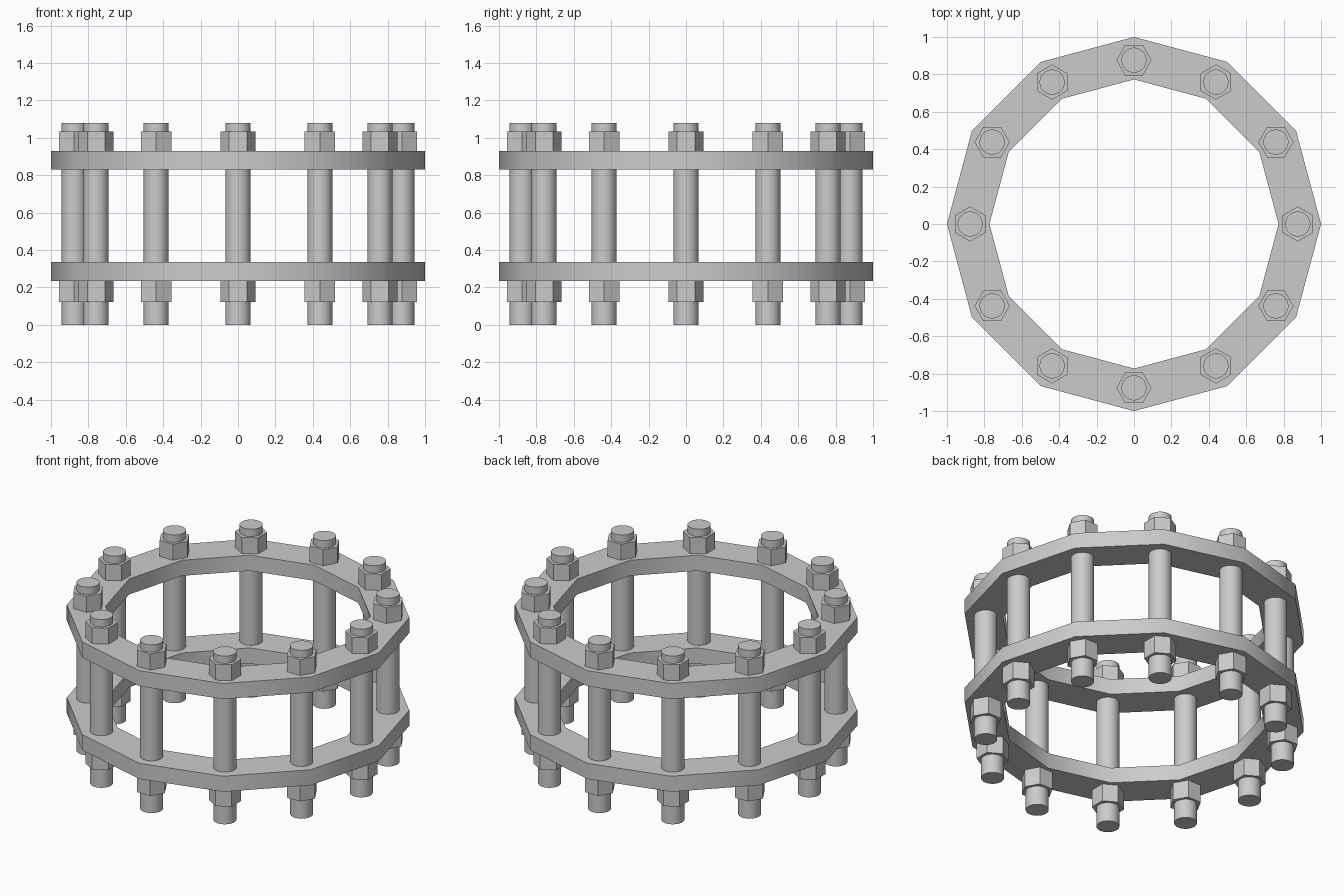
import bpy, bmesh, math
from mathutils import Matrix

if "Cube" in bpy.data.objects:
    bpy.data.objects.remove(bpy.data.objects["Cube"])

COUNT = 12
PITCH_R = 0.876      # radius of the bolt circle
OUTER_R, INNER_R = 1.0, 0.773
ROD_R, NUT_R = 0.067, 0.094


def finish(name, bm, angle):
    bmesh.ops.recalc_face_normals(bm, faces=bm.faces)
    mesh = bpy.data.meshes.new(name)
    bm.to_mesh(mesh)
    bm.free()
    ob = bpy.data.objects.new(name, mesh)
    bpy.context.collection.objects.link(ob)
    bpy.ops.object.select_all(action='DESELECT')
    ob.select_set(True)
    bpy.context.view_layer.objects.active = ob
    bpy.ops.object.shade_smooth_by_angle(angle=math.radians(angle))
    return ob


def flange(name, z0, z1):
    # rectangular section swept round twelve corners
    bm = bmesh.new()
    section = [(OUTER_R, z0), (OUTER_R, z1), (INNER_R, z1), (INNER_R, z0)]
    rings = []
    for i in range(COUNT):
        a = math.tau * i / COUNT
        rings.append([bm.verts.new((r * math.cos(a), r * math.sin(a), z)) for r, z in section])
    for i in range(COUNT):
        p, q = rings[i], rings[(i + 1) % COUNT]
        for k in range(4):
            n = (k + 1) % 4
            bm.faces.new((p[k], q[k], q[n], p[n]))
    return finish(name, bm, 35)


def prism(name, angle, sides, radius, z0, z1, twist=0.0):
    # upright prism placed on the bolt circle and turned with it
    bm = bmesh.new()
    place = (Matrix.Rotation(angle, 4, 'Z')
             @ Matrix.Translation((PITCH_R, 0, (z0 + z1) / 2))
             @ Matrix.Rotation(twist, 4, 'Z'))
    # start from an explicit first corner on local x
    verts = [bm.verts.new((radius * math.cos(math.tau * i / sides),
                           radius * math.sin(math.tau * i / sides),
                           -(z1 - z0) / 2)) for i in range(sides)]
    base = bm.faces.new(verts)
    ext = bmesh.ops.extrude_face_region(bm, geom=[base], use_keep_orig=True)
    top = [v for v in ext["geom"] if isinstance(v, bmesh.types.BMVert)]
    bmesh.ops.translate(bm, verts=top, vec=(0, 0, z1 - z0))
    bmesh.ops.transform(bm, matrix=place, verts=bm.verts)
    return finish(name, bm, 30)


# Two flange rings
flange("lower_flange", 0.235, 0.335)
flange("upper_flange", 0.83, 0.93)

# Threaded rods with a hex nut outside each flange
for i in range(COUNT):
    a = math.tau * i / COUNT
    prism(f"rod_{i + 1}", a, 32, ROD_R, 0.0, 1.08)
    prism(f"upper_nut_{i + 1}", a, 6, NUT_R, 0.93, 1.033, math.pi / 2)
    prism(f"lower_nut_{i + 1}", a, 6, NUT_R, 0.122, 0.235, math.pi / 2)
